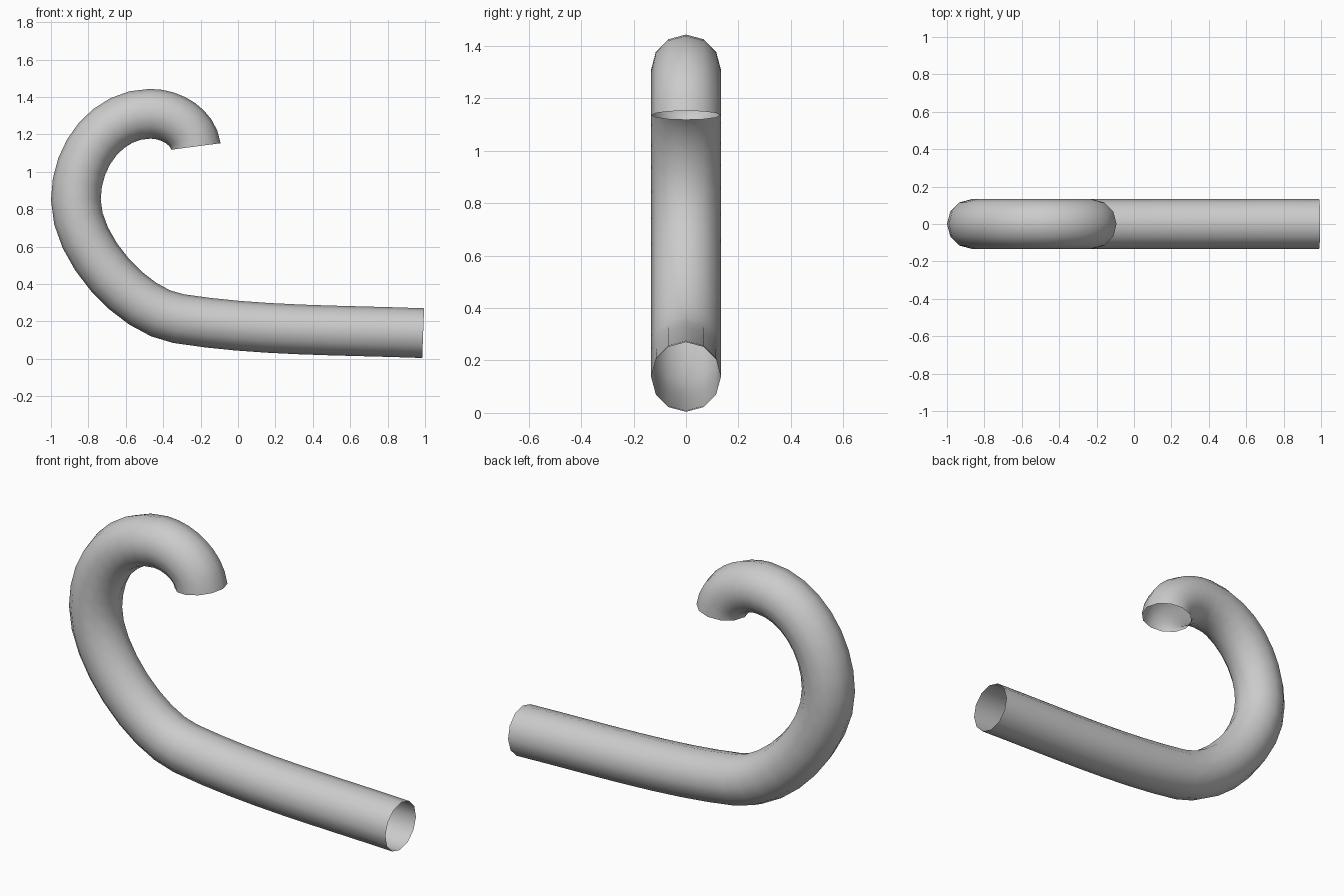
import bpy
from mathutils import Vector

if "Cube" in bpy.data.objects:
    bpy.data.objects.remove(bpy.data.objects["Cube"])

# Centre line in the xz plane: point, tangent, handle length back, handle length forward
PATH = [
    ((0.99, 0.137), (-1, 0.038), 0.3, 0.45),
    ((-0.32, 0.215), (-0.99, 0.16), 0.42, 0.25),
    ((-0.867, 0.85), (0, 1), 0.26, 0.25),
    ((-0.47, 1.31), (1, 0), 0.22, 0.12),
    ((-0.225, 1.135), (0.13, -0.99), 0.10, 0.1),
]

# Hooked pipe, open at both ends, twelve sided
curve = bpy.data.curves.new("hooked_pipe", "CURVE")
curve.dimensions = "3D"
curve.resolution_u = 8
curve.bevel_depth = 0.133
curve.bevel_resolution = 4
curve.use_fill_caps = False

spline = curve.splines.new("BEZIER")
spline.bezier_points.add(len(PATH) - 1)
for bp, (p, t, back, fwd) in zip(spline.bezier_points, PATH):
    co = Vector((p[0], 0, p[1]))
    tan = Vector((t[0], 0, t[1])).normalized()
    bp.handle_left_type = bp.handle_right_type = "FREE"
    bp.co = co
    bp.handle_left = co - tan * back
    bp.handle_right = co + tan * fwd

pipe = bpy.data.objects.new("hooked_pipe", curve)
bpy.context.collection.objects.link(pipe)
bpy.context.view_layer.objects.active = pipe
pipe.select_set(True)
bpy.ops.object.convert(target="MESH")
bpy.ops.object.shade_smooth()
